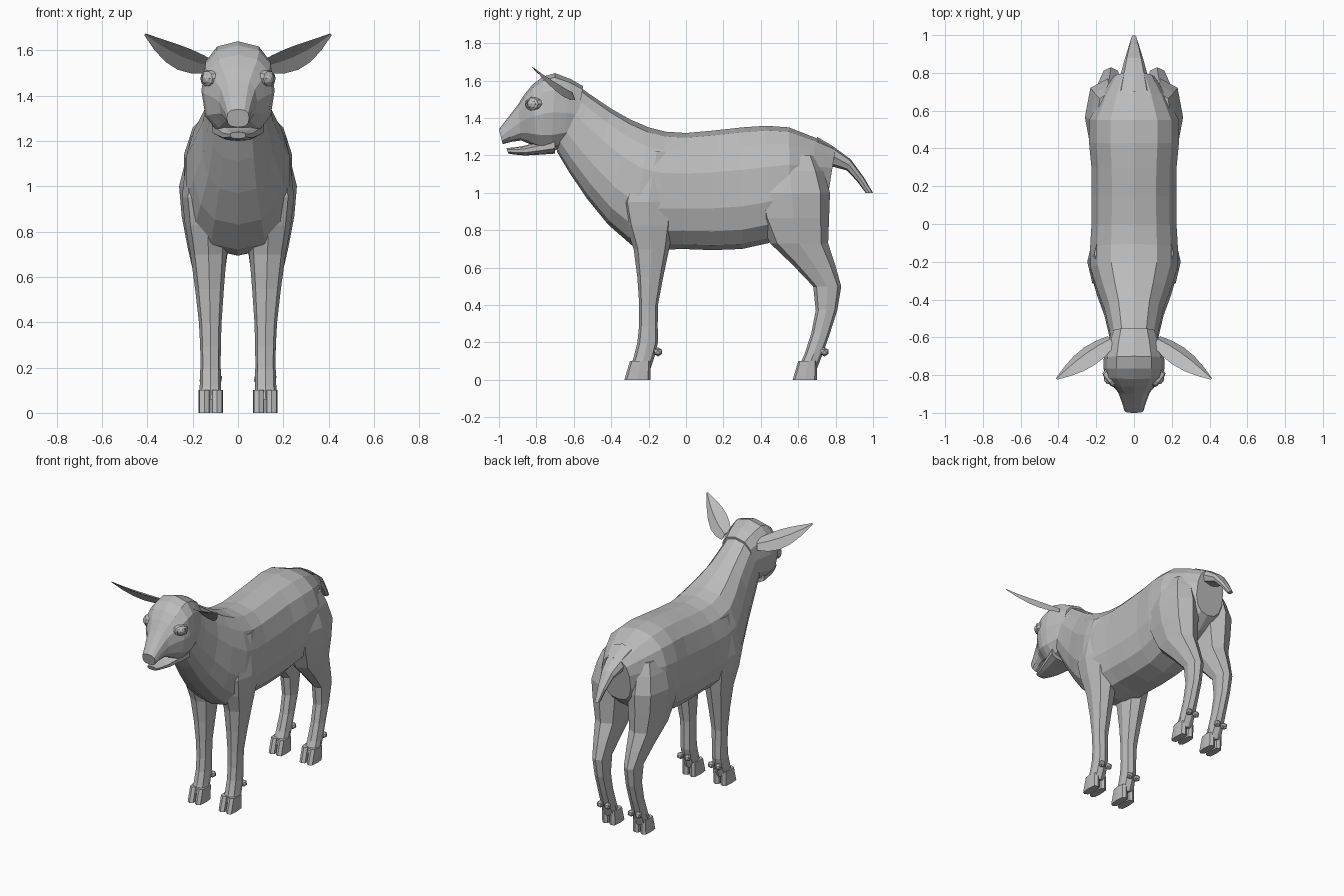
import bpy, bmesh
from math import sin, cos, pi, copysign
from mathutils import Vector

cube = bpy.data.objects.get("Cube")
if cube:
    bpy.data.objects.remove(cube, do_unlink=True)

grey = bpy.data.materials.new("plain_grey")
grey.use_nodes = True
colour = (.5, .5, .5, 1)
grey.diffuse_color = colour
grey.node_tree.nodes["Principled BSDF"].inputs["Base Color"].default_value = colour


def finish(name, bm):
    """Turn a bmesh into a flat shaded grey object."""
    bmesh.ops.recalc_face_normals(bm, faces=bm.faces)
    mesh = bpy.data.meshes.new(name)
    bm.to_mesh(mesh)
    bm.free()
    mesh.materials.append(grey)
    obj = bpy.data.objects.new(name, mesh)
    bpy.context.scene.collection.objects.link(obj)


def skin(name, rings):
    """Join rings of points into a closed skin."""
    bm = bmesh.new()
    loops = [[bm.verts.new(point) for point in ring] for ring in rings]
    for near, far in zip(loops, loops[1:]):
        for i in range(len(near)):
            bm.faces.new((near[i - 1], near[i], far[i], far[i - 1]))
    bm.faces.new(loops[0])
    bm.faces.new(loops[-1])
    finish(name, bm)


def ball(name, centre, radius, detail):
    bm = bmesh.new()
    bmesh.ops.create_icosphere(bm, subdivisions=detail, radius=radius)
    bmesh.ops.translate(bm, verts=bm.verts, vec=centre)
    finish(name, bm)


def refine(rows):
    """Add a smoothly curved section between each pair of sections."""
    padded = [rows[0], *rows, rows[-1]]
    result = []
    for group in zip(padded, padded[1:], padded[2:], padded[3:]):
        result.append(group[1])
        result.append([(9 * (b + c) - a - d) / 16 for a, b, c, d in zip(*group)])
    return result + [rows[-1]]


def power(value, exponent):
    return copysign(abs(value) ** exponent, value)


def oval(x, start, end, width, sides, square):
    """Rounded section spanning two (y, z) points, with a half width in x."""
    start, end = Vector((x, *start)), Vector((x, *end))
    middle, half = (start + end) / 2, (start - end) / 2
    ring = []
    for i in range(sides):
        angle = 2 * pi * i / sides
        across = Vector((width * power(sin(angle), square), 0, 0))
        ring.append(middle + across + half * power(cos(angle), square))
    return ring


def loft(name, rows, sides):
    """Centred part; each row holds top y, z, bottom y, z and half width."""
    skin(name, [oval(0, row[:2], row[2:4], row[4], sides, .8) for row in refine(rows)])


# Torso and neck, from throat to rump
loft("torso", [
    (-.6, 1.59, -.69, 1.22, .12),
    (-.4, 1.45, -.53, .97, .16),
    (-.2, 1.35, -.29, .72, .235),
    (0, 1.32, -.02, .7, .23),
    (.3, 1.35, .3, .7, .23),
    (.55, 1.35, .56, .78, .24),
    (.8, 1.24, .75, .93, .11),
], 14)

# Tail
loft("tail", [
    (.7, 1.3, .74, 1.14, .09),
    (.88, 1.18, .86, 1.12, .05),
    (1, 1, .96, 1, .015),
], 8)

# Head and muzzle
loft("head", [
    (-.55, 1.57, -.6, 1.27, .12),
    (-.7, 1.64, -.72, 1.22, .16),
    (-.82, 1.58, -.8, 1.24, .15),
    (-.9, 1.47, -.88, 1.28, .085),
    (-1, 1.34, -.98, 1.26, .05),
], 12)

# Lower jaw
loft("lower_jaw", [
    (-.7, 1.3, -.7, 1.21, .12),
    (-.87, 1.25, -.86, 1.2, .07),
    (-.96, 1.24, -.95, 1.21, .035),
], 10)

# Legs; each row holds front y, rear y, height and half width
legs = {
    "front": [
        (-.25, -.06, 1.22, .08),
        (-.35, -.05, .95, .11),
        (-.28, -.09, .7, .08),
        (-.25, -.15, .4, .05),
        (-.26, -.15, .2, .045),
        (-.3, -.19, .06, .05),
    ],
    "hind": [
        (.4, .7, 1.2, .07),
        (.36, .77, 1, .12),
        (.45, .76, .73, .09),
        (.68, .83, .5, .05),
        (.67, .77, .25, .042),
        (.6, .7, .06, .05),
    ],
}

for side_name, side in (("left", 1), ("right", -1)):
    for end_name, rows in legs.items():
        label = f"{end_name}_{side_name}"
        # Thicker sections stand further out from the middle
        skin(label + "_leg", [
            oval(side * (.11 + width / 4), (front, z), (rear, z), width, 8, .8)
            for front, rear, z, width in refine(rows)
        ])
        # Split hoof and dewclaws, a pair on each foot
        front, rear = rows[-1][:2]
        for half_name, offset in (("outer", .028), ("inner", -.028)):
            x = side * (.12 + offset)
            skin(f"{label}_{half_name}_hoof", [
                oval(x, (front - slope, z), (rear, z), .026, 8, .6)
                for slope, z in ((0, .1), (.03, 0))
            ])
            ball(f"{label}_{half_name}_dewclaw", (x, rear + .04, .15), .025, 1)

    # Cupped ear, swelling and narrowing from root to tip
    root, tip = Vector((.12, -.62, 1.525)), Vector((.41, -.82, 1.67))
    edge = Vector((-.03, -.045, .045))
    back = Vector((.01, .02, .02))
    sections = []
    for i in range(6):
        t = i / 5
        spread = sin(pi * (.2 + .77 * t))
        middle = root.lerp(tip, t)
        middle.z -= .1 * t * (1 - t)
        ring = (middle + edge * spread, middle + back * spread,
                middle - edge * spread, middle + back * spread / 2)
        sections.append([(side * p.x, p.y, p.z) for p in ring])
    skin(side_name + "_ear", sections)

    # Eyeball
    centre = Vector((side * .128, -.818, 1.475))
    ball(side_name + "_eye", centre, .032, 2)

    # Almond eyelid rim around the eyeball
    outward = Vector((side * .8, -.6, 0))
    along = Vector((side * .6, .8, 0))
    up = Vector((0, 0, .75))
    skin(side_name + "_eyelid", [
        [centre + outward * push + (along * cos(a) + up * sin(a)) * radius
         for a in (pi * i / 5 for i in range(10))]
        for radius, push in ((.06, -.03), (.045, .014), (.033, .02), (.026, 0))
    ])
